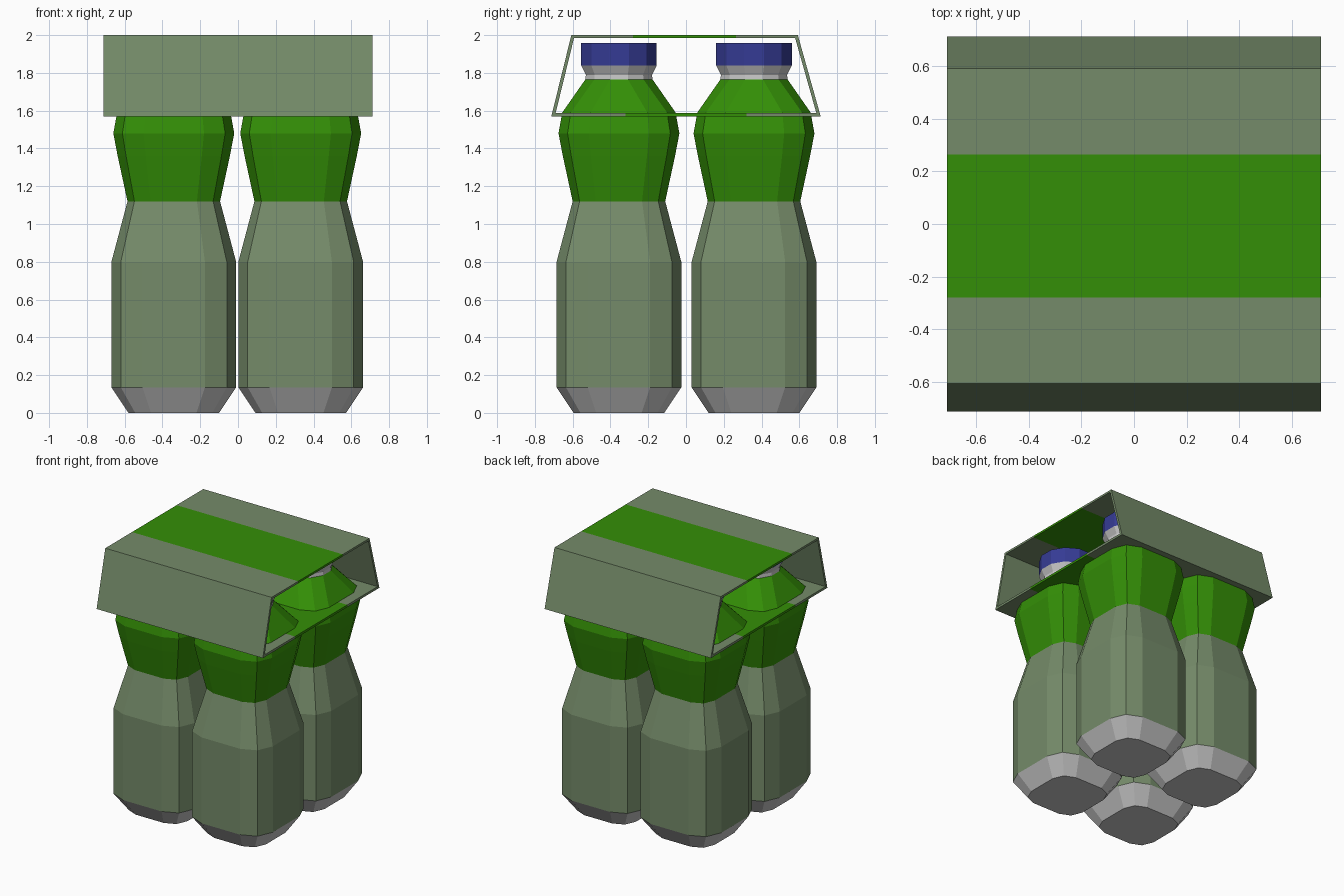
import bpy, bmesh

if "Cube" in bpy.data.objects:
    bpy.data.objects.remove(bpy.data.objects["Cube"])


def material(name, rgb):
    m = bpy.data.materials.new(name)
    m.diffuse_color = (*rgb, 1.0)
    m.use_nodes = True
    m.node_tree.nodes["Principled BSDF"].inputs["Base Color"].default_value = m.diffuse_color
    return m


SAGE = material("sage green", (0.177, 0.258, 0.142))
GREEN = material("bright green", (0.034, 0.275, 0.002))
GREY = material("light grey", (0.57, 0.57, 0.57))
BLUE = material("cap blue", (0.036, 0.044, 0.30))
MATS = [SAGE, GREEN, GREY, BLUE]


def finish(bm, name):
    me = bpy.data.meshes.new(name)
    bm.normal_update()
    bm.to_mesh(me)
    bm.free()
    for m in MATS:
        me.materials.append(m)
    ob = bpy.data.objects.new(name, me)
    bpy.context.collection.objects.link(ob)
    return ob


# Twelve-sided sections of half width 1: side point height and corner position
SQUARE = (0.5, 0.85)
ROUND = (0.268, 0.732)


def section(a, c):
    pts = []
    x, y = (1, 0), (0, 1)
    for _ in range(4):
        for u, v in ((1, -a), (1, a), (c, c)):
            pts.append((u * x[0] + v * y[0], u * x[1] + v * y[1]))
        x, y = y, (-x[0], -x[1])
    return pts


def stack(name, cx, cy, profile, colours):
    """Closed solid of stacked sections; colours holds one index per band."""
    bm = bmesh.new()
    rings = [[bm.verts.new((cx + r * x, cy + r * y, z)) for x, y in section(*s)]
             for r, z, s in profile]
    for a, b, c in zip(rings, rings[1:], colours):
        for i in range(12):
            j = (i + 1) % 12
            bm.faces.new((a[i], a[j], b[j], b[i])).material_index = c
    bm.faces.new(rings[0][::-1]).material_index = colours[0]
    bm.faces.new(rings[-1]).material_index = colours[-1]
    return finish(bm, name)


# Bottles: grey base, squarish sage body, green shoulder, round neck, blue cap
BOTTLE = [(0.24, 0.0, SQUARE), (0.33, 0.135, SQUARE), (0.33, 0.80, SQUARE),
          (0.245, 1.12, SQUARE), (0.297, 1.36, SQUARE), (0.32, 1.48, SQUARE),
          (0.30, 1.59, SQUARE), (0.178, 1.765, ROUND), (0.175, 1.79, ROUND),
          (0.2, 1.84, ROUND)]
BANDS = [2, 0, 0, 1, 1, 1, 1, 2, 2]
n = 0
for cx in (-0.34, 0.332):
    for cy in (-0.355, 0.36):
        n += 1
        stack(f"bottle_{n}", cx, cy, BOTTLE, BANDS)
        stack(f"bottle_cap_{n}", cx, cy, [(0.2, 1.84, ROUND), (0.2, 1.957, ROUND)], [3])

# Carton sleeve: open-ended trapezoid tube with green stripes on top and bottom
outer = [(-0.713, 1.57), (-0.32, 1.57), (0.32, 1.57), (0.713, 1.57),
         (0.592, 2.0), (0.265, 2.0), (-0.28, 2.0), (-0.607, 2.0)]
inner = [(-0.69, 1.588), (-0.32, 1.588), (0.32, 1.588), (0.69, 1.588),
         (0.578, 1.984), (0.265, 1.984), (-0.28, 1.984), (-0.593, 1.984)]
bm = bmesh.new()
HX = 0.712
o0, o1, i0, i1 = ([bm.verts.new((x, y, z)) for y, z in pts]
                  for pts, x in ((outer, -HX), (outer, HX), (inner, -HX), (inner, HX)))
for k in range(8):
    j = (k + 1) % 8
    for q in ((o0[k], o0[j], o1[j], o1[k]), (i0[k], i1[k], i1[j], i0[j]),
              (o0[k], i0[k], i0[j], o0[j]), (o1[k], o1[j], i1[j], i1[k])):
        bm.faces.new(q).material_index = 1 if k in (1, 5) else 0
bmesh.ops.recalc_face_normals(bm, faces=bm.faces)
finish(bm, "carton_sleeve")
